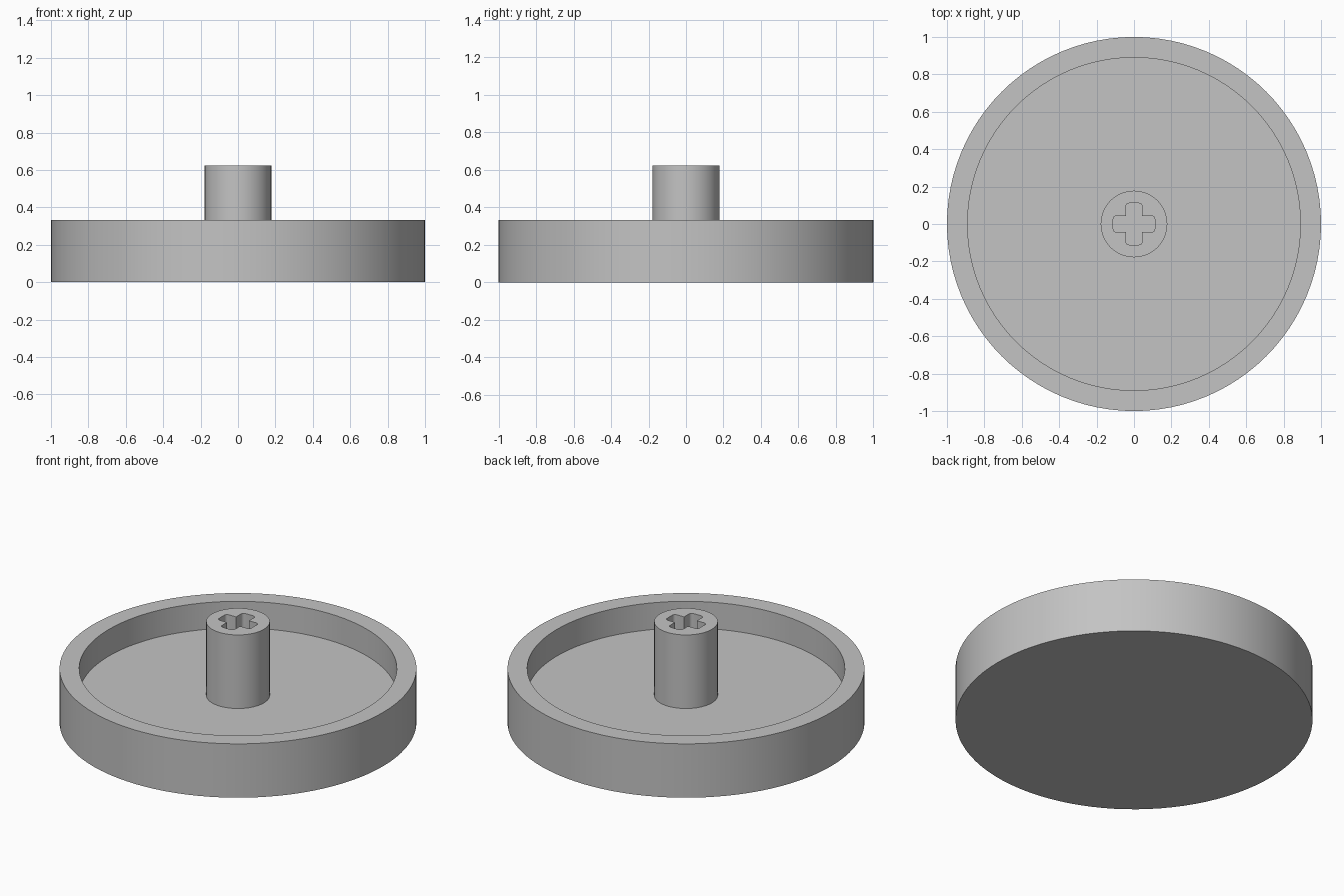
import bpy, bmesh, math
from mathutils import Matrix, Vector

cube = bpy.data.objects.get("Cube")
if cube:
    bpy.data.objects.remove(cube, do_unlink=True)

RADIUS, INNER, RIM_Z, FLOOR_Z = 1.0, 0.89, 0.333, 0.168
STEM_R, STEM_TOP, SINK = 0.178, 0.623, 0.01
ARM, HALF_W, ROUND = 0.111, 0.044, 0.018

grey = bpy.data.materials.new("plain grey")
grey.use_nodes = True
colour = (0.55, 0.55, 0.55, 1)
grey.diffuse_color = colour
grey.node_tree.nodes["Principled BSDF"].inputs["Base Color"].default_value = colour


def finish(name, bm):
    """Clean the mesh, link it as an object and smooth it with sharp edges."""
    bmesh.ops.remove_doubles(bm, verts=bm.verts, dist=1e-5)
    bmesh.ops.recalc_face_normals(bm, faces=bm.faces)
    mesh = bpy.data.meshes.new(name)
    bm.to_mesh(mesh)
    bm.free()
    mesh.materials.append(grey)
    obj = bpy.data.objects.new(name, mesh)
    bpy.context.collection.objects.link(obj)
    bpy.ops.object.select_all(action="DESELECT")
    obj.select_set(True)
    bpy.context.view_layer.objects.active = obj
    bpy.ops.object.shade_smooth_by_angle(angle=math.radians(30))
    return obj


def circle(radius, count):
    return [Vector((radius * math.cos(math.tau * i / count),
                    radius * math.sin(math.tau * i / count))) for i in range(count)]


def cross_outline():
    """Plus shape with rounded arm ends, made from one arm turned four times."""
    arm = [Vector((HALF_W, -HALF_W))]
    for side in (-1, 1):
        centre = Vector((ARM - ROUND, side * (HALF_W - ROUND)))
        start = -90 if side < 0 else 0
        for step in range(5):
            a = math.radians(start + step * 22.5)
            arm.append(centre + ROUND * Vector((math.cos(a), math.sin(a))))
    return [Matrix.Rotation(k * math.pi / 2, 2) @ p for k in range(4) for p in arm]


# Shallow round tray, turned from its wall section
bm = bmesh.new()
section = [(0, 0), (RADIUS, 0), (RADIUS, RIM_Z), (INNER, RIM_Z), (INNER, FLOOR_Z), (0, FLOOR_Z)]
verts = [bm.verts.new((x, 0, z)) for x, z in section]
edges = [bm.edges.new(pair) for pair in zip(verts, verts[1:])]
bmesh.ops.spin(bm, geom=verts + edges, cent=(0, 0, 0), axis=(0, 0, 1),
               angle=math.tau, steps=96, use_merge=True)
finish("tray", bm)

# Central stem with a cross-shaped socket, extruded from a filled outline
curve = bpy.data.curves.new("stem_outline", "CURVE")
curve.dimensions = "2D"
curve.fill_mode = "BOTH"
curve.extrude = (STEM_TOP - FLOOR_Z + SINK) / 2
for outline in (circle(STEM_R, 64), cross_outline()):
    spline = curve.splines.new("POLY")
    spline.points.add(len(outline) - 1)
    for point, p in zip(spline.points, outline):
        point.co = (p.x, p.y, 0, 1)
    spline.use_cyclic_u = True
helper = bpy.data.objects.new("stem_outline", curve)
bpy.context.collection.objects.link(helper)
solid = bpy.data.meshes.new_from_object(
    helper.evaluated_get(bpy.context.evaluated_depsgraph_get()))
bm = bmesh.new()
bm.from_mesh(solid)
bmesh.ops.translate(bm, verts=bm.verts, vec=(0, 0, STEM_TOP - curve.extrude))
bpy.data.objects.remove(helper, do_unlink=True)
bpy.data.curves.remove(curve)
bpy.data.meshes.remove(solid)
finish("stem", bm)
